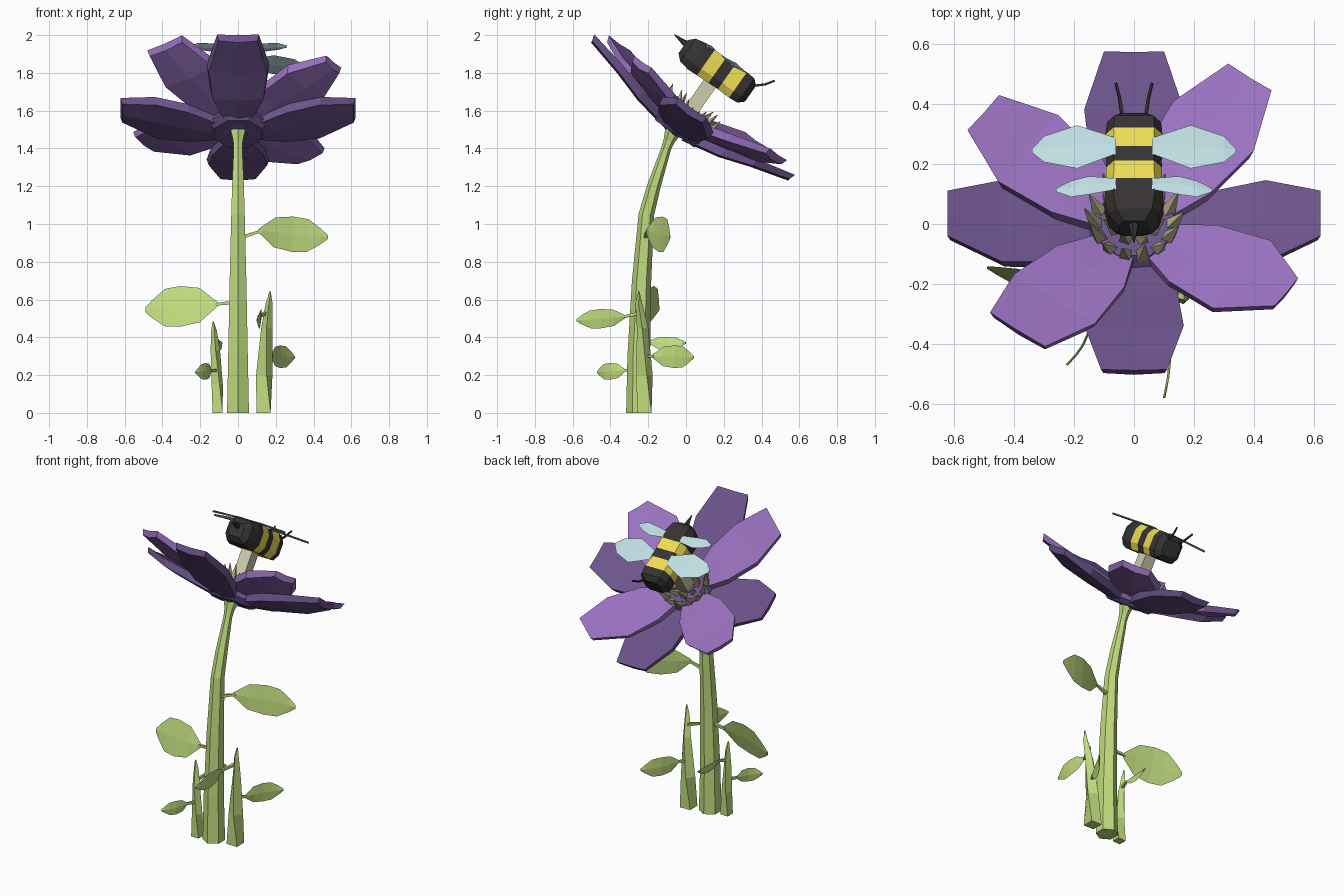
import bpy, bmesh, math
from mathutils import Vector, Matrix

if "Cube" in bpy.data.objects:
    bpy.data.objects.remove(bpy.data.objects["Cube"])


def material(name, r, g, b):
    m = bpy.data.materials.new(name)
    m.diffuse_color = tuple((c / 255) ** 2.2 for c in (r, g, b)) + (1,)
    m.use_nodes = True
    m.node_tree.nodes["Principled BSDF"].inputs["Base Color"].default_value = m.diffuse_color
    return m


GREEN = material("stem_green", 190, 218, 125)
PURPLE = material("bright_purple", 152, 113, 190)
PLUM = material("dark_purple", 108, 84, 138)
OLIVE = material("stamen_olive", 178, 174, 138)
CREAM = material("pistil_cream", 205, 203, 172)
BLACK = material("bee_black", 58, 54, 54)
YELLOW = material("bee_yellow", 236, 220, 84)
BLUE = material("wing_blue", 190, 222, 226)

# Tilted frame of the flower head: local y runs down the slope, local z out of the bloom
HEAD = Matrix.Translation((0, -0.03, 1.52)) @ Matrix.Rotation(math.radians(-35), 4, 'X')


def loft(name, rings, mats, bands=None, matrix=None):
    """Skin a closed solid through equal-sized rings of points."""
    bm = bmesh.new()
    loops = [[bm.verts.new(p) for p in ring] for ring in rings]
    n = len(loops[0])
    for i, (a, b) in enumerate(zip(loops, loops[1:])):
        for k in range(n):
            f = bm.faces.new((a[k], a[(k + 1) % n], b[(k + 1) % n], b[k]))
            f.material_index = bands[i] if bands else 0
    bm.faces.new(loops[0])
    bm.faces.new(loops[-1])
    bmesh.ops.recalc_face_normals(bm, faces=bm.faces)
    me = bpy.data.meshes.new(name)
    bm.to_mesh(me)
    bm.free()
    for m in mats:
        me.materials.append(m)
    ob = bpy.data.objects.new(name, me)
    bpy.context.collection.objects.link(ob)
    if matrix:
        ob.matrix_world = matrix
    return ob


def tube(name, pts, radii, sides, mat, matrix=None):
    """Tapered faceted tube along a path."""
    pts = [Vector(p) for p in pts]
    rings = []
    for i, (p, r) in enumerate(zip(pts, radii)):
        t = pts[min(i + 1, len(pts) - 1)] - pts[max(i - 1, 0)]
        q = t.to_track_quat('Z', 'Y')
        angles = [2 * math.pi * (k + 0.5) / sides for k in range(sides)]
        rings.append([p + q @ Vector((r * math.cos(a), r * math.sin(a), 0)) for a in angles])
    return loft(name, rings, [mat], matrix=matrix)


# Stems
tube("main_stem", [(0, -.25, 0), (0, -.25, .3), (0, -.235, .7), (0, -.21, 1.05), (0, -.17, 1.2),
                   (0, -.105, 1.4), (0, -.09, 1.44), (0, -.06, 1.51)],
     [.067, .06, .051, .041, .036, .026, .03, .05], 6, GREEN)
tube("tall_shoot", [(.135, -.22, 0), (.139, -.22, .2), (.153, -.23, .45), (.165, -.25, .58), (.17, -.25, .645)],
     [.053, .045, .03, .018, .004], 4, GREEN)
tube("short_shoot", [(-.108, -.265, 0), (-.11, -.265, .15), (-.12, -.26, .33), (-.127, -.25, .43), (-.132, -.25, .485)],
     [.038, .032, .025, .016, .004], 4, GREEN)


# Leaves with stalks
def leaf(name, root, base, tip, half, side=(0, 0, 1), bow=.015):
    root, base, tip = Vector(root), Vector(base), Vector(tip)
    d = tip - base
    side = Vector(side)
    side = (side - d * side.dot(d) / d.dot(d)).normalized()
    nor = d.cross(side).normalized()
    rings = []
    for t, w in ((0, .12), (.24, .85), (.5, 1), (.72, .93), (.9, .45), (1, .12)):
        c = base + d * t - nor * bow * math.sin(math.pi * t)
        s = side * half * w
        rings.append([c + s, c + nor * .004, c - s, c - nor * .004])
    loft(name, rings, [GREEN])
    tube(name + "_stalk", [root, base + d * .04], [.013, .009], 4, GREEN)


leaf("right_leaf", (.02, -.215, .93), (.11, -.21, .965), (.475, -.085, .93), .094, (0, .1, 1))
leaf("left_leaf", (-.02, -.24, .585), (-.11, -.23, .575), (-.49, -.145, .545), .112, (0, .3, 1))
leaf("tall_shoot_front_leaf", (.15, -.23, .53), (.11, -.32, .51), (.1, -.58, .49), .051, (.08, 0, 1))
leaf("tall_shoot_back_leaf", (.14, -.22, .3), (.175, -.18, .3), (.3, .04, .295), .06)
leaf("short_shoot_front_leaf", (-.11, -.265, .225), (-.14, -.32, .225), (-.225, -.47, .215), .044)
leaf("short_shoot_back_leaf", (-.12, -.26, .36), (-.105, -.2, .375), (-.085, 0, .37), .037, (-.4, 0, 1))


# Petals: two layers of four, each (angle, length, tip half-width, tip height)
def petal(name, angle, mat, stations):
    rings = [[(r, w, z), (r, 0, z - .005), (r, -w, z),
              (r - .01, -w * .93, z - t), (r - .01, 0, z - t - .01), (r - .01, w * .93, z - t)]
             for r, w, z, t in stations]
    loft(name, rings, [mat], matrix=HEAD @ Matrix.Rotation(math.radians(angle), 4, 'Z'))


LOWER = [(0, .622, .092, .115), (90, .645, .1, .135), (180, .622, .092, .115), (270, .65, .11, .135)]
UPPER = [(53, .642, .09, .175), (143.5, .625, .088, .17), (233, .645, .115, .175), (325, .62, .068, .165)]
for i, (ang, length, tip, h) in enumerate(LOWER):
    petal(f"lower_petal_{i + 1}", ang, PLUM,
          [(.06, .055, -.005, .045), (.27, .145, .04, .05), (.44, .166, h - .045, .045), (length, tip, h, .035)])
for i, (ang, length, tip, h) in enumerate(UPPER):
    petal(f"upper_petal_{i + 1}", ang, PURPLE,
          [(.06, .055, .035, .045), (.24, .14, .08, .045), (.44, .168, .12, .045), (length, tip, h, .035)])

# Flower base, stamens and the pistil carrying the bee
tube("flower_base", [(0, 0, -.052), (0, 0, -.02), (0, 0, .055)], [.135, .17, .14], 8, PLUM, HEAD)
for ring, (count, r0, r1, h) in enumerate(((14, .12, .165, .12), (8, .06, .11, .12))):
    for k in range(count):
        a = 2 * math.pi * (k + .5 * ring) / count
        c, s = math.cos(a), math.sin(a)
        tube(f"stamen_{ring + 1}_{k + 1}", [(r0 * c, r0 * s, .035), (r1 * c, r1 * s, h + .02 * (k % 3))],
             [.03, .002], 4, OLIVE, HEAD)
tube("pistil", [(0, 0, .03), (0, 0, .31)], [.054, .054], 4, CREAM, HEAD)

# Bee body: chamfered-box rings with coloured bands
BEE = HEAD @ Matrix.Translation((0, -.008, .352))
PROFILE = [(-.22, .5), (-.19, .85), (-.13, 1), (-.073, .97), (0, .95), (.06, .93), (.134, .97), (.185, .92), (.215, .6)]
SECTION = [(.098, .042), (.07, .085), (-.07, .085), (-.098, .042), (-.098, -.042), (-.07, -.085), (.07, -.085), (.098, -.042)]
loft("bee_body", [[(x * r, u, z * r) for x, z in SECTION] for u, r in PROFILE],
     [BLACK, YELLOW], [0, 0, 0, 1, 0, 1, 0, 0], BEE)
tube("bee_stinger", [(0, -.21, .02), (0, -.295, .025)], [.02, .002], 5, BLACK, BEE)

# Wings and antennae, mirrored left and right: (x, inner edge, outer edge) stations
FRONT_WING = [(.06, .025, .09), (.19, -.03, .146), (.3, 0, .105), (.34, .04, .055)]
REAR_WING = [(.06, -.12, -.075), (.15, -.137, -.063), (.21, -.145, -.08), (.26, -.122, -.108)]
for sx, label in ((-1, "left"), (1, "right")):
    for part, outline in (("front", FRONT_WING), ("rear", REAR_WING)):
        rings = []
        for x, a, b in outline:
            z = .084 - .05 * (x - .06)
            rings.append([(sx * x, a, z), (sx * x, (a + b) / 2, z + .006),
                          (sx * x, b, z), (sx * x, (a + b) / 2, z - .006)])
        loft(f"bee_{label}_{part}_wing", rings, [BLUE], matrix=BEE)
    tube(f"bee_{label}_antenna", [(sx * .038, .2, .04), (sx * .048, .25, .085), (sx * .06, .28, .13)],
         [.008, .007, .006], 4, BLACK, BEE)
